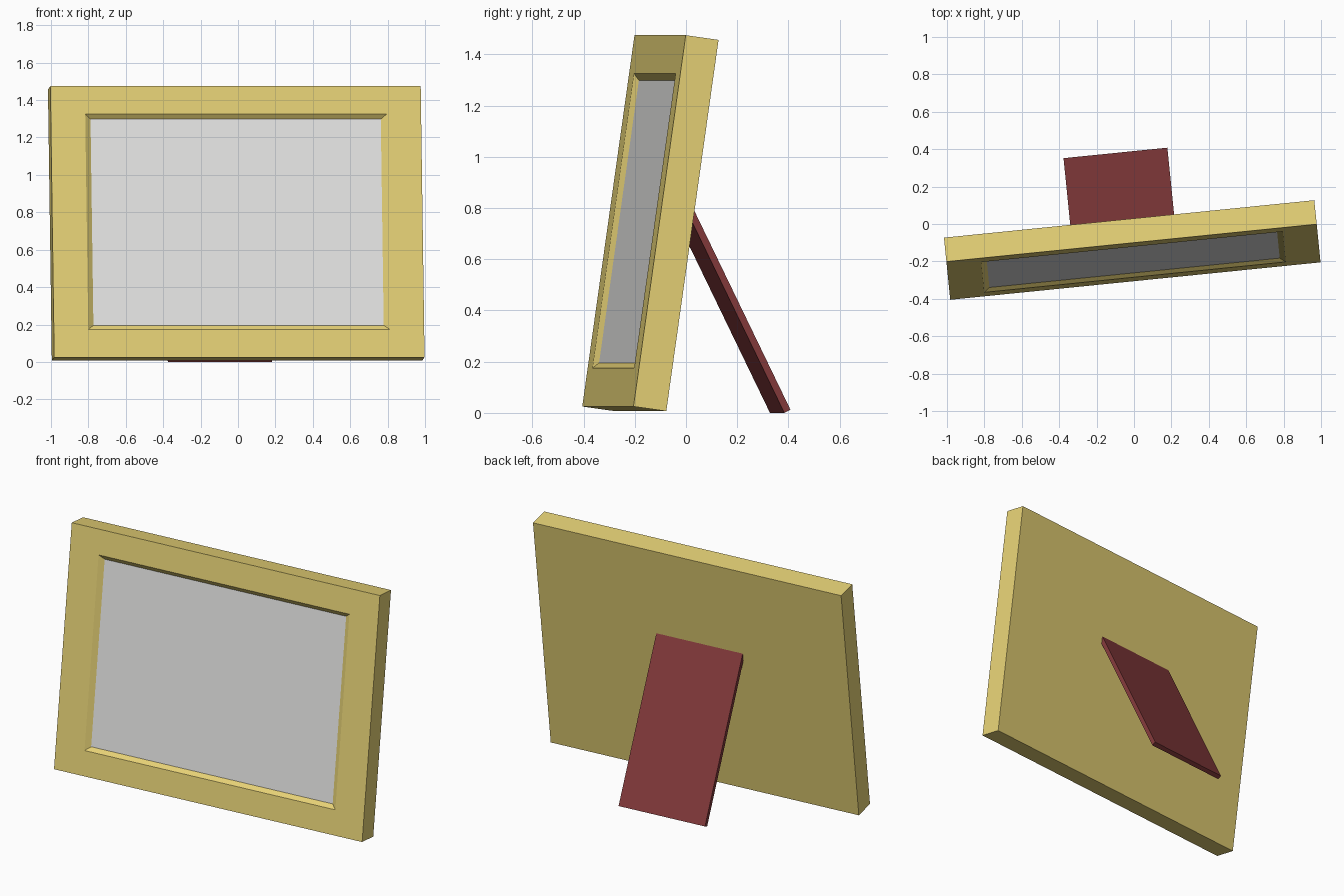
import bpy, bmesh
from math import radians
from mathutils import Matrix

if "Cube" in bpy.data.objects:
    bpy.data.objects.remove(bpy.data.objects["Cube"])


def material(name, rgb):
    m = bpy.data.materials.new(name)
    m.diffuse_color = (*rgb, 1.0)
    m.use_nodes = True
    m.node_tree.nodes["Principled BSDF"].inputs["Base Color"].default_value = m.diffuse_color
    return m


gold = material("gold_wood", (0.79, 0.64, 0.18))
grey = material("light_grey", (0.79, 0.79, 0.78))
red = material("dark_red", (0.23, 0.042, 0.044))


def stacked_rects(name, rings, matrix, mat):
    """Solid skinned through rectangles (half_width, z_low, z_high, y)."""
    bm = bmesh.new()
    loops = [[bm.verts.new((x, y, z)) for x, z in
              ((-w, lo), (w, lo), (w, hi), (-w, hi))] for w, lo, hi, y in rings]
    for a, b in zip(loops, loops[1:]):
        for i in range(4):
            j = (i + 1) % 4
            bm.faces.new((a[i], a[j], b[j], b[i]))
    bm.faces.new(loops[0])
    bm.faces.new(loops[-1])
    bmesh.ops.recalc_face_normals(bm, faces=bm.faces)
    mesh = bpy.data.meshes.new(name)
    bm.to_mesh(mesh)
    bm.free()
    mesh.materials.append(mat)
    ob = bpy.data.objects.new(name, mesh)
    ob.matrix_world = matrix
    bpy.context.collection.objects.link(ob)
    return ob


yaw = Matrix.Rotation(radians(5.77), 4, 'Z')
lean = Matrix.Translation((0.0075, -0.305, 0.025)) @ yaw @ Matrix.Rotation(radians(-8.05), 4, 'X')

# Frame: outer slab, bevelled opening and shallow recess
W, H = 0.995, 1.464
opening = (0.81, 0.151, 1.313)
inner = (0.78, 0.175, 1.289)
stacked_rects("frame", [(W, 0, H, 0.13), (W, 0, H, 0), (*opening, 0),
                        (*inner, 0.02), (*inner, 0.028)], lean, gold)

# Picture panel set in the recess
stacked_rects("picture_panel", [(*inner, 0.02), (*inner, 0.028)], lean, grey)

# Rear prop leg, its top end sunk into the frame back
prop = yaw @ Matrix.Translation((-0.0605, 0.388, 0.012)) @ Matrix.Rotation(radians(25.9), 4, 'X')
stacked_rects("prop_leg", [(0.279, 0, 1.03, -0.027), (0.279, 0, 1.03, 0)], prop, red)
